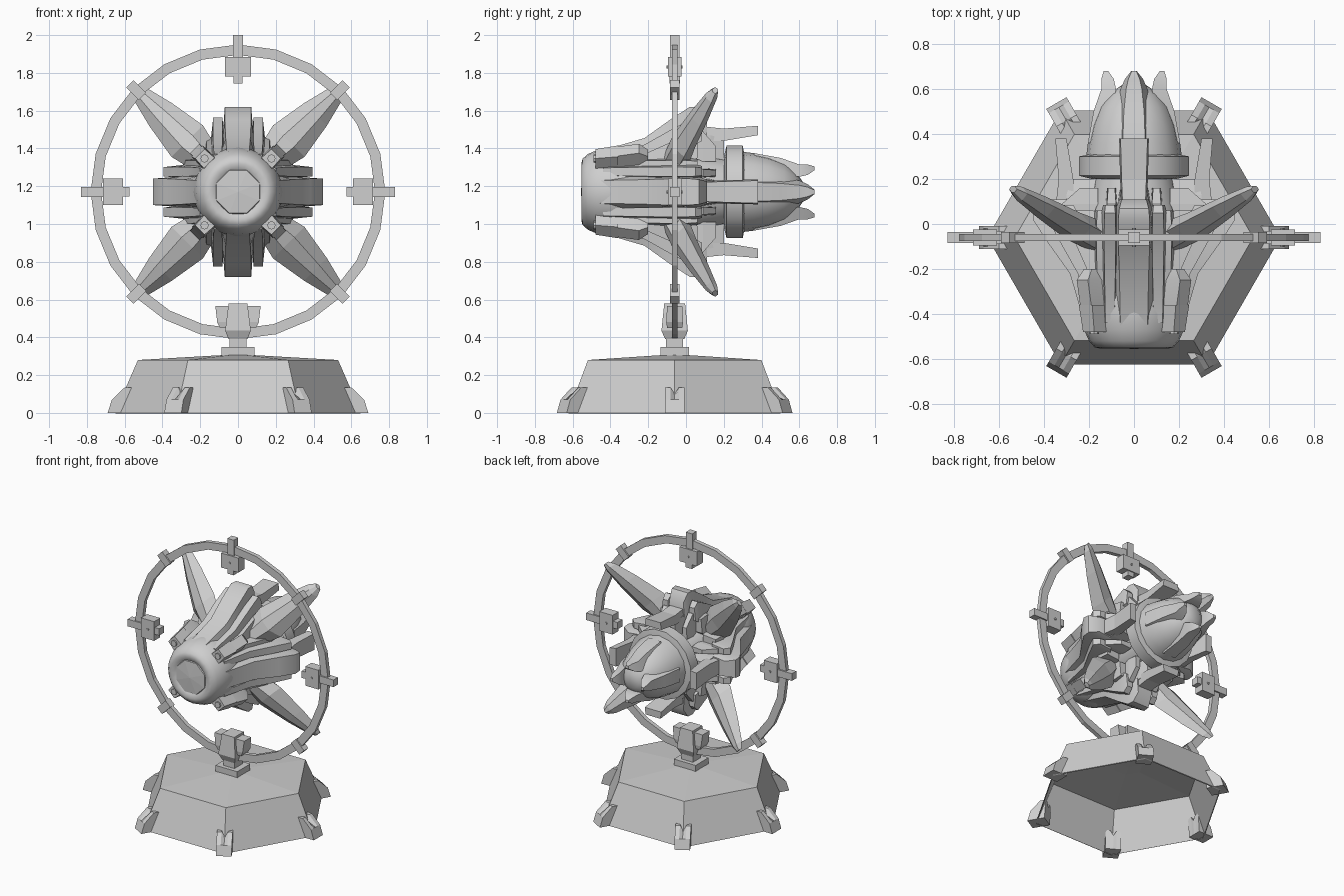
import bpy, bmesh
from math import pi, sin, cos, radians
from mathutils import Matrix, Vector

if "Cube" in bpy.data.objects:
    bpy.data.objects.remove(bpy.data.objects["Cube"], do_unlink=True)

grey = bpy.data.materials.new("plain grey")
grey.use_nodes = True
COLOUR = (0.62, 0.62, 0.62, 1)
grey.diffuse_color = COLOUR
grey.node_tree.nodes["Principled BSDF"].inputs["Base Color"].default_value = COLOUR

MID = -0.06                                   # depth of ring and stand
SHIP = Matrix.Translation((0, 0, 1.17))       # ship axis runs along y
STAND = Matrix.Translation((0, MID, 0))
HOOP = Matrix.Translation((0, MID, 1.17))


def part(name, solids, mats, smooth=False, caps=True, cyclic=False):
    """Skin each list of point loops, once per matrix, into one object."""
    bm = bmesh.new()
    for m in mats:
        for loops in solids:
            rows = [[bm.verts.new(m @ Vector(p)) for p in loop] for loop in loops]
            pairs = list(zip(rows, rows[1:])) + ([(rows[-1], rows[0])] if cyclic else [])
            for a, b in pairs:
                for i in range(len(a)):
                    j = (i + 1) % len(a)
                    bm.faces.new((a[i], a[j], b[j], b[i]))
            if caps:
                bm.faces.new(rows[0])
                bm.faces.new(rows[-1])
    bmesh.ops.remove_doubles(bm, verts=bm.verts, dist=0.0001)
    bmesh.ops.recalc_face_normals(bm, faces=bm.faces)
    mesh = bpy.data.meshes.new(name)
    bm.to_mesh(mesh)
    bm.free()
    mesh.materials.append(grey)
    ob = bpy.data.objects.new(name, mesh)
    bpy.context.collection.objects.link(ob)
    if smooth:
        bpy.ops.object.select_all(action='DESELECT')
        ob.select_set(True)
        bpy.context.view_layer.objects.active = ob
        bpy.ops.object.shade_smooth_by_angle(angle=radians(35))
    return ob


def around(base, degrees):
    return [base @ Matrix.Rotation(radians(d), 4, 'Y') for d in degrees]


def lathe(profile, n, turn=0.0):
    """Loops around the y axis from (y, radius) pairs."""
    return [[(r * cos(2 * pi * (i + turn) / n), y, r * sin(2 * pi * (i + turn) / n))
             for i in range(n)] for y, r in profile]


def slab(z, hx, hy, cx=0.0):
    return [(cx - hx, -hy, z), (cx + hx, -hy, z), (cx + hx, hy, z), (cx - hx, hy, z)]


def block(z0, z1, hx, hy):
    return [slab(z0, hx, hy), slab(z1, hx, hy)]


def rib(sections, cx=0.0):
    """Tapered bar along y from (y, low, high, half width low, half width high)."""
    return [[(cx - wl, y, lo), (cx + wl, y, lo), (cx + wh, y, hi), (cx - wh, y, hi)]
            for y, lo, hi, wl, wh in sections]


CROSS = (0, 90, 180, 270)
DIAGONAL = (45, 135, 225, 315)

# Hexagonal hollow base
def hexagon(r, z):
    return [(r * cos(k * pi / 3), r * sin(k * pi / 3), z) for k in range(6)]

base = part("stand_base", [[hexagon(0.652, 0), hexagon(0.53, 0.28), hexagon(0.1, 0.305),
                            hexagon(0.0001, 0.307)]], [STAND], caps=False)
shell = base.modifiers.new("shell", 'SOLIDIFY')
shell.thickness = 0.008

# Notched feet on the six corners
def foot_slice(t, top):
    return [(0.57, t, 0), (0.69, t, 0), (0.668, t, 0.07), (0.6, t, top), (0.56, t, top)]

foot = [[foot_slice(-0.052, 0.135), foot_slice(-0.022, 0.135), foot_slice(0, 0.1),
         foot_slice(0.022, 0.135), foot_slice(0.052, 0.135)]]
part("stand_feet", foot, [STAND @ Matrix.Rotation(k * pi / 3, 4, 'Z') for k in range(6)])

# Pedestal and cradle gripping the ring
part("pedestal_plate", [block(0.3, 0.348, 0.088, 0.075)], [STAND])
part("pedestal_neck", [block(0.345, 0.41, 0.045, 0.045)], [STAND])
part("ring_cradle", [[slab(0.39, 0.05, 0.05), slab(0.435, 0.068, 0.07), slab(0.58, 0.05, 0.055)]],
     [STAND])
part("cradle_cheeks", [[slab(0.45, 0.025, 0.04, s * 0.07), slab(0.48, 0.045, 0.045, s * 0.065),
                        slab(0.565, 0.045, 0.04, s * 0.075)] for s in (-1, 1)], [STAND])

# Display ring with clips
part("display_ring", [lathe([(-0.015, 0.725), (-0.015, 0.78), (0.015, 0.78), (0.015, 0.725)], 24)],
     [HOOP], caps=False, cyclic=True)
part("ring_clips", [block(0.715, 0.81, 0.027, 0.025)], around(HOOP, DIAGONAL))
part("ring_posts", [block(0.715, 0.83, 0.026, 0.025), block(0.61, 0.715, 0.07, 0.035),
                    block(0.575, 0.61, 0.025, 0.028)], around(HOOP, (0, 90, 270)))
pin = [[(x, y, z + 0.66) for x, y, z in loop] for loop in lathe([(-0.042, 0.008), (0.042, 0.008)], 8)]
part("post_pins", [pin], around(HOOP, (0, 90, 270)))

# Rounded nose, faceted window and core
part("nose_rim", [lathe([(-0.53, 0.1), (-0.545, 0.125), (-0.554, 0.15), (-0.548, 0.175),
                         (-0.52, 0.2), (-0.47, 0.222), (-0.4, 0.235), (-0.32, 0.232)], 24)],
     [SHIP], smooth=True)
part("nose_window", [lathe([(-0.53, 0.132), (-0.548, 0.122), (-0.556, 0.0005)], 8, 0.5)], [SHIP])
part("ship_core", [lathe([(-0.35, 0.225), (-0.1, 0.23), (0.06, 0.21), (0.24, 0.17)], 16)],
     [SHIP], smooth=True)

# Four flared pods: raised centre rib, side ribs and skirts
centre = rib([(-0.46, 0.15, 0.215, 0.1, 0.06), (-0.22, 0.18, 0.285, 0.1, 0.065),
              (-0.08, 0.2, 0.385, 0.09, 0.07), (0.02, 0.24, 0.45, 0.085, 0.07),
              (0.07, 0.28, 0.45, 0.08, 0.065), (0.11, 0.29, 0.39, 0.065, 0.055)])
part("pod_centres", [centre], around(SHIP, CROSS), smooth=True)
side_ribs = [rib([(-0.44, 0.14, 0.2, 0.03, 0.02), (-0.22, 0.16, 0.25, 0.035, 0.024),
                  (-0.06, 0.19, 0.34, 0.042, 0.026), (0.05, 0.25, 0.395, 0.04, 0.024),
                  (0.085, 0.27, 0.36, 0.03, 0.02)], s * 0.107) for s in (-1, 1)]
part("pod_side_ribs", side_ribs, around(SHIP, CROSS), smooth=True)
skirts = [rib([(-0.42, 0.1, 0.18, 0.03, 0.02), (-0.2, 0.1, 0.21, 0.04, 0.022),
               (-0.02, 0.12, 0.29, 0.045, 0.025), (0.06, 0.18, 0.28, 0.03, 0.02)],
              s * 0.143) for s in (-1, 1)]
part("pod_skirts", skirts, around(SHIP, CROSS), smooth=True)

# Tail plates and the bent arms that hold them
part("tail_plates", [rib([(0.06, 0.27, 0.35, 0.055, 0.05), (0.2, 0.27, 0.335, 0.062, 0.055),
                          (0.38, 0.3, 0.35, 0.066, 0.06)])], around(SHIP, CROSS))
part("tail_arms", [rib([(0.02, 0.1, 0.3, 0.09, 0.07), (0.13, 0.12, 0.3, 0.07, 0.06),
                        (0.2, 0.13, 0.28, 0.05, 0.05)])], around(SHIP, CROSS))
hooks = [rib([(0.0, 0.2, 0.32, 0.02, 0.02), (0.09, 0.16, 0.32, 0.025, 0.02),
              (0.16, 0.16, 0.24, 0.02, 0.015)], s * 0.1) for s in (-1, 1)]
part("pod_hooks", hooks, around(SHIP, CROSS))

# Four swept diagonal wings with a ridge on both faces
def wing_slice(r, y, w, t):
    return [(-w, y, r), (-w * 0.35, y - t, r), (w * 0.35, y - t, r),
            (w, y, r), (w * 0.35, y + t, r), (-w * 0.35, y + t, r)]

wing = [wing_slice(0.18, -0.07, 0.07, 0.07), wing_slice(0.38, -0.01, 0.118, 0.06),
        wing_slice(0.58, 0.075, 0.085, 0.045), wing_slice(0.72, 0.135, 0.05, 0.03),
        wing_slice(0.76, 0.155, 0.025, 0.015)]
part("wings", [wing], around(SHIP, DIAGONAL))

# Four nose cannons
part("cannon_housings", [rib([(-0.38, 0.21, 0.3, 0.04, 0.035), (-0.25, 0.22, 0.325, 0.045, 0.035),
                              (-0.2, 0.22, 0.29, 0.035, 0.025)])], around(SHIP, DIAGONAL), smooth=True)
part("cannon_muzzles", [rib([(-0.48, 0.215, 0.285, 0.04, 0.035), (-0.36, 0.2, 0.305, 0.046, 0.042)])],
     around(SHIP, DIAGONAL))
barrel = [[(x, y, z + 0.25) for x, y, z in loop] for loop in lathe([(-0.49, 0.022), (-0.45, 0.022)], 8)]
part("cannon_barrels", [barrel], around(SHIP, DIAGONAL))

# Engine collar, tapering bell and four tail claws
part("engine_collar", [lathe([(0.2, 0.19), (0.215, 0.25), (0.3, 0.25), (0.31, 0.2)], 16, 0.5)],
     [SHIP], smooth=True)
part("engine_bell", [lathe([(0.28, 0.215), (0.36, 0.205), (0.44, 0.187), (0.52, 0.155),
                            (0.58, 0.11), (0.62, 0.05)], 16)], [SHIP], smooth=True)
part("engine_claws", [rib([(0.36, 0.12, 0.205, 0.08, 0.05), (0.5, 0.09, 0.18, 0.075, 0.045),
                           (0.6, 0.08, 0.145, 0.06, 0.035), (0.645, 0.09, 0.145, 0.04, 0.025),
                           (0.68, 0.115, 0.135, 0.012, 0.01)])], around(SHIP, CROSS), smooth=True)
